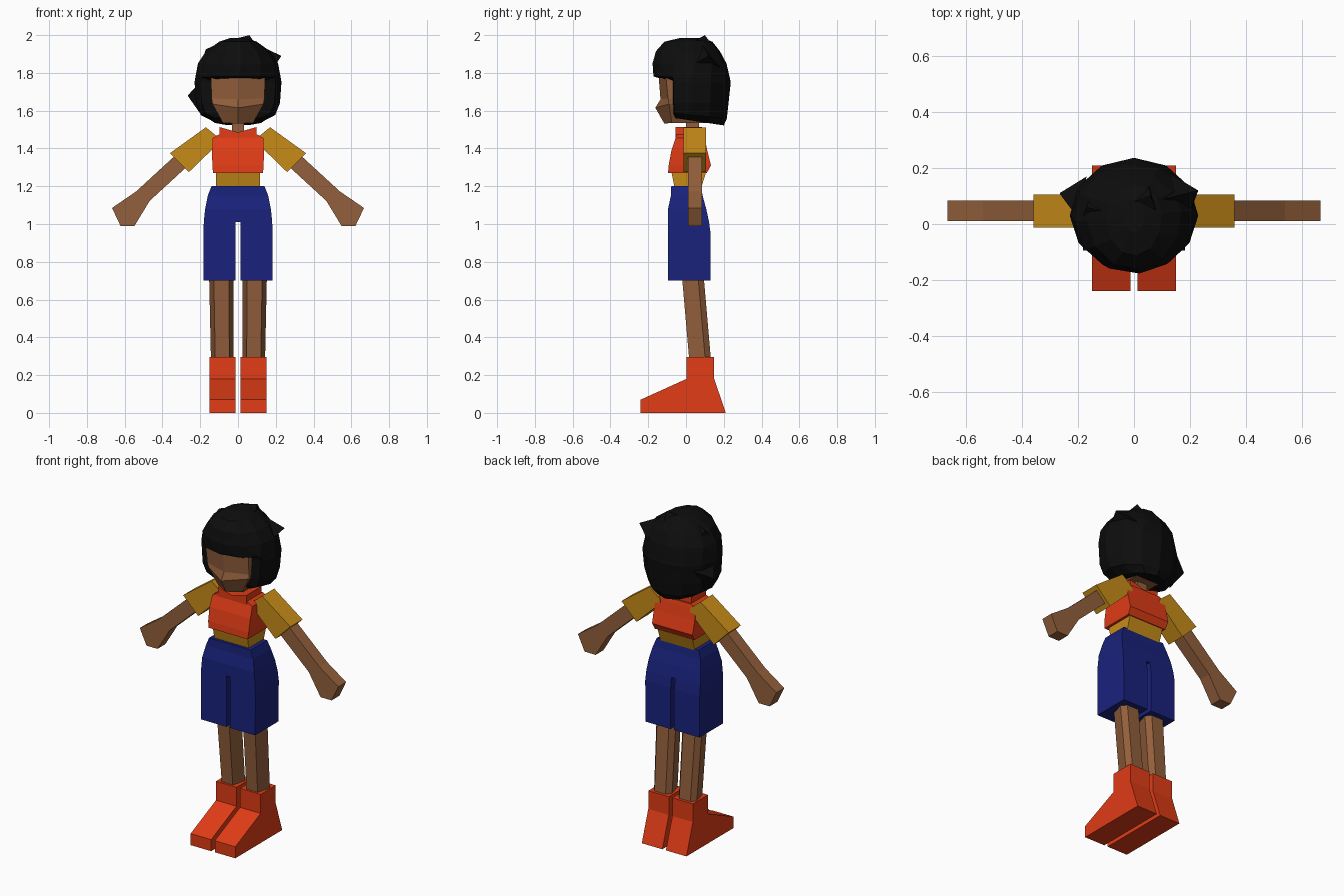
import bpy, bmesh, math

COLORS = {"red": (0.75, 0.045, 0.008), "blue": (0.01, 0.016, 0.2), "amber": (0.57, 0.26, 0.009),
          "skin": (0.29, 0.115, 0.045), "black": (0.004, 0.004, 0.004)}
MATS = {}
for key, rgb in COLORS.items():
    MATS[key] = bpy.data.materials.new(key)
    MATS[key].diffuse_color = (*rgb, 1)


def loft(name, rings, color, mirror=False):
    """Skin a closed surface through rings of equal point count."""
    bm = bmesh.new()
    loops = [[bm.verts.new(p) for p in ring] for ring in rings]
    n = len(loops[0])
    for a, b in zip(loops, loops[1:]):
        for i in range(n):
            j = (i + 1) % n
            bm.faces.new((a[i], a[j], b[j], b[i]))
    bm.faces.new(loops[0])
    bm.faces.new(loops[-1])
    bmesh.ops.recalc_face_normals(bm, faces=bm.faces)
    me = bpy.data.meshes.new(name)
    bm.to_mesh(me)
    bm.free()
    me.materials.append(MATS[color])
    ob = bpy.data.objects.new(name, me)
    bpy.context.collection.objects.link(ob)
    if mirror:
        mod = ob.modifiers.new("mirror", 'MIRROR')
        mod.use_mirror_merge = False
    return ob


def box_ring(x0, x1, y0, y1, z):
    return [(x0, y0, z), (x1, y0, z), (x1, y1, z), (x0, y1, z)]


def slab_xz(name, prof, y0, y1, color):
    return loft(name, [[(x, y, z) for x, z in prof] for y in (y0, y1)], color, True)


# Boots: side profile extruded across each foot
boot = [(-0.24, 0), (0.21, 0), (0.148, 0.185), (0.148, 0.295), (0.003, 0.295), (0.003, 0.18), (-0.24, 0.07)]
loft("boots", [[(x, y, z) for y, z in boot] for x in (0.012, 0.15)], "red", True)


# Lower legs: slanted hexagonal columns
def leg_ring(cx, hw, y0, z):
    return [(cx - hw * 0.62, y0, z), (cx + hw * 0.62, y0, z), (cx + hw, y0 + 0.085, z),
            (cx + hw * 0.62, y0 + 0.115, z), (cx - hw * 0.62, y0 + 0.115, z), (cx - hw, y0 + 0.085, z)]


loft("lower_legs", [leg_ring(0.083, 0.06, 0.018, 0.27), leg_ring(0.088, 0.065, -0.022, 0.73)], "skin", True)

# Shorts: separate legs below the crotch, one hip block above
loft("shorts_legs", [box_ring(0.012, 0.182, -0.095, 0.13, 0.70),
                     box_ring(0.012, 0.183, -0.095, 0.13, 0.95),
                     box_ring(0.012, 0.181, -0.095, 0.122, 1.01)], "blue", True)
hips = [(1.01, 0.181, -0.095, 0.122), (1.08, 0.174, -0.095, 0.107),
        (1.15, 0.16, -0.08, 0.088), (1.2, 0.14, -0.078, 0.08)]
loft("shorts_hips", [box_ring(-w, w, a, b, z) for z, w, a, b in hips], "blue")

# Shirt hem and vest
hem = [(1.19, 0.115, -0.06, 0.08), (1.28, 0.117, -0.078, 0.108)]
loft("shirt_hem", [box_ring(-w, w, a, b, z) for z, w, a, b in hem], "amber")
vest = [(1.27, 0.132, -0.095, 0.11), (1.31, 0.136, -0.092, 0.132), (1.39, 0.137, -0.077, 0.112),
        (1.455, 0.134, -0.055, 0.1), (1.475, 0.1, -0.053, 0.095)]
loft("vest", [box_ring(-w, w, a, b, z) for z, w, a, b in vest], "red")
slab_xz("collar", [(0, 1.45), (0.097, 1.45), (0.097, 1.513), (0, 1.485)], -0.055, 0.085, "red")

# Sleeves and arms
slab_xz("sleeves", [(0.17, 1.512), (0.36, 1.375), (0.26, 1.275), (0.10, 1.43), (0.10, 1.455)], -0.012, 0.105, "amber")
slab_xz("arms", [(0.27, 1.42), (0.54, 1.172), (0.667, 1.085), (0.622, 0.99), (0.548, 0.99), (0.468, 1.122),
                 (0.22, 1.35)], 0.01, 0.085, "skin")

# Neck and head
loft("neck", [box_ring(-0.033, 0.033, 0, 0.07, z) for z in (1.46, 1.6)], "skin")


def head_ring(z, w, front, cheek, zc):
    return [(0, front, z), (w, cheek, zc), (w * 0.95, 0.12, zc), (-w * 0.95, 0.12, zc), (-w, cheek, zc)]


loft("head", [head_ring(1.532, 0.08, -0.115, -0.075, 1.535), head_ring(1.615, 0.135, -0.162, -0.09, 1.635),
              head_ring(1.66, 0.14, -0.135, -0.095, 1.665), head_ring(1.82, 0.145, -0.148, -0.11, 1.82)], "skin")


# Hair: faceted cap whose lower rings are cut back to open the face
def hair_ring(z, w, yf, yb, cut=None, tilt=0, n=12):
    pts = []
    for i in range(n):
        t = 2 * math.pi * (i + (0.18 if z > 1.8 and cut is None else 0)) / n
        s, c = math.sin(t), -math.cos(t)
        y = 0.03 + c * (yb - 0.03 if c > 0 else 0.03 - yf)
        if cut is not None:
            y = max(y, cut)
        pts.append((w * s, y, z + tilt * (0.2 - y)))
    return pts


hair = loft("hair", [hair_ring(1.522, 0.14, -0.14, 0.20, -0.055, 0.15),
                     hair_ring(1.56, 0.197, -0.15, 0.216, -0.068, 0.1),
                     hair_ring(1.64, 0.222, -0.16, 0.225, -0.07),
                     hair_ring(1.75, 0.23, -0.16, 0.237, -0.07),
                     hair_ring(1.77, 0.226, -0.172, 0.233, None, 0.03),
                     hair_ring(1.85, 0.213, -0.178, 0.215),
                     hair_ring(1.915, 0.17, -0.16, 0.18),
                     hair_ring(1.965, 0.1, -0.115, 0.14),
                     hair_ring(1.985, 0.04, -0.03, 0.09)], "black")
bm = bmesh.new()
bm.from_mesh(hair.data)
bmesh.ops.triangulate(bm, faces=bm.faces)
bm.to_mesh(hair.data)
bm.free()

# Hair tufts: three-sided spikes (tip, base corners)
tufts = [((-0.267, 0.11, 1.68), [(-0.2, 0.02, 1.75), (-0.17, 0.17, 1.72), (-0.19, 0.08, 1.57)]),
         ((0.23, 0.12, 1.89), [(0.07, 0.08, 1.965), (0.19, 0.01, 1.83), (0.13, 0.18, 1.83)]),
         ((0.06, 0.1, 2.0), [(-0.06, 0.06, 1.97), (0.09, 0.02, 1.955), (0.05, 0.16, 1.92)]),
         ((-0.17, 0.06, 1.925), [(-0.08, 0.04, 1.965), (-0.2, -0.02, 1.84), (-0.14, 0.16, 1.83)])]
for k, (tip, base) in enumerate(tufts):
    near = [tuple(0.985 * t + 0.015 * b for t, b in zip(tip, p)) for p in base]
    loft("hair_tuft_%d" % (k + 1), [base, near], "black")
